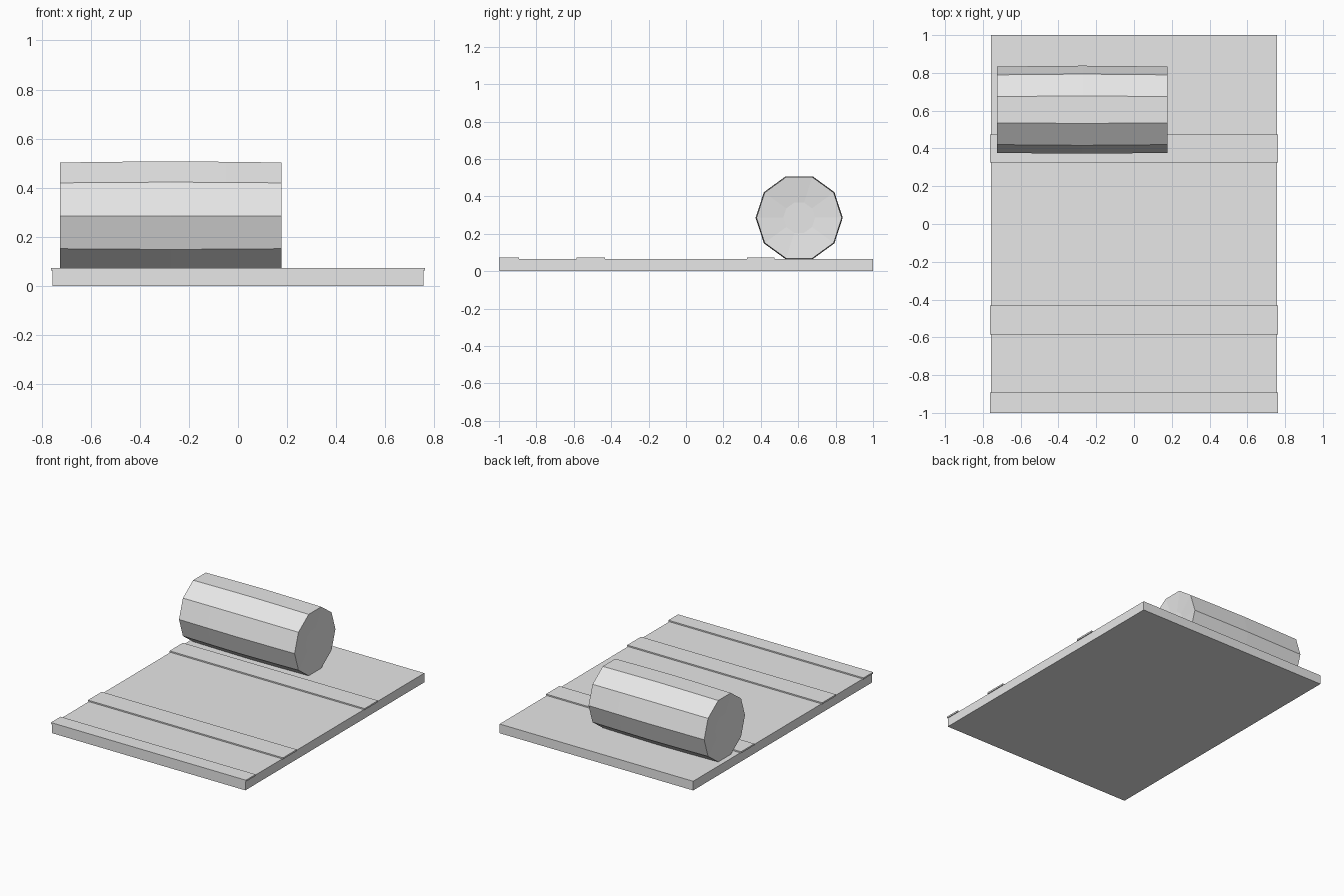
import bpy, bmesh, math

if "Cube" in bpy.data.objects:
    bpy.data.objects.remove(bpy.data.objects["Cube"])

grey = bpy.data.materials.new("plain_grey")
grey.diffuse_color = (0.8, 0.8, 0.8, 1)
grey.use_nodes = True
grey.node_tree.nodes["Principled BSDF"].inputs["Base Color"].default_value = grey.diffuse_color


def finish(name, bm):
    bmesh.ops.recalc_face_normals(bm, faces=bm.faces)
    mesh = bpy.data.meshes.new(name)
    bm.to_mesh(mesh)
    bm.free()
    mesh.materials.append(grey)
    obj = bpy.data.objects.new(name, mesh)
    bpy.context.collection.objects.link(obj)
    return obj


def box(name, x, y, z):
    bm = bmesh.new()
    bmesh.ops.create_cube(bm, size=1)
    for v in bm.verts:
        v.co = [lo + (c + 0.5) * (hi - lo) for c, (lo, hi) in zip(v.co, (x, y, z))]
    return finish(name, bm)


# flat sleeping mat
box("mat", (-0.756, 0.756), (-0.998, 1.0), (0, 0.065))

# raised straps across the mat, slightly wider than it
for i, (y0, y1) in enumerate([(-1.0, -0.892), (-0.586, -0.432), (0.325, 0.474)]):
    box(f"strap_{i + 1}", (-0.762, 0.762), (y0, y1), (0.063, 0.074))

# ten-sided rolled pillow, slightly bulged, with shallow dished ends
SIDES, CY, CZ = 10, 0.605, 0.286
profile = [(-0.710, 0.085), (-0.725, 0.228), (-0.50, 0.231), (-0.273, 0.233),
           (-0.05, 0.231), (0.178, 0.228), (0.163, 0.085)]
bm = bmesh.new()
rings = []
for x, r in profile:
    angles = [2 * math.pi * k / SIDES for k in range(SIDES)]
    rings.append([bm.verts.new((x, CY + r * math.cos(a), CZ + r * math.sin(a)))
                  for a in angles])
for a, b in zip(rings, rings[1:]):
    for k in range(SIDES):
        n = (k + 1) % SIDES
        bm.faces.new((a[k], a[n], b[n], b[k]))
bm.faces.new(rings[0])
bm.faces.new(rings[-1])
finish("pillow_roll", bm)
